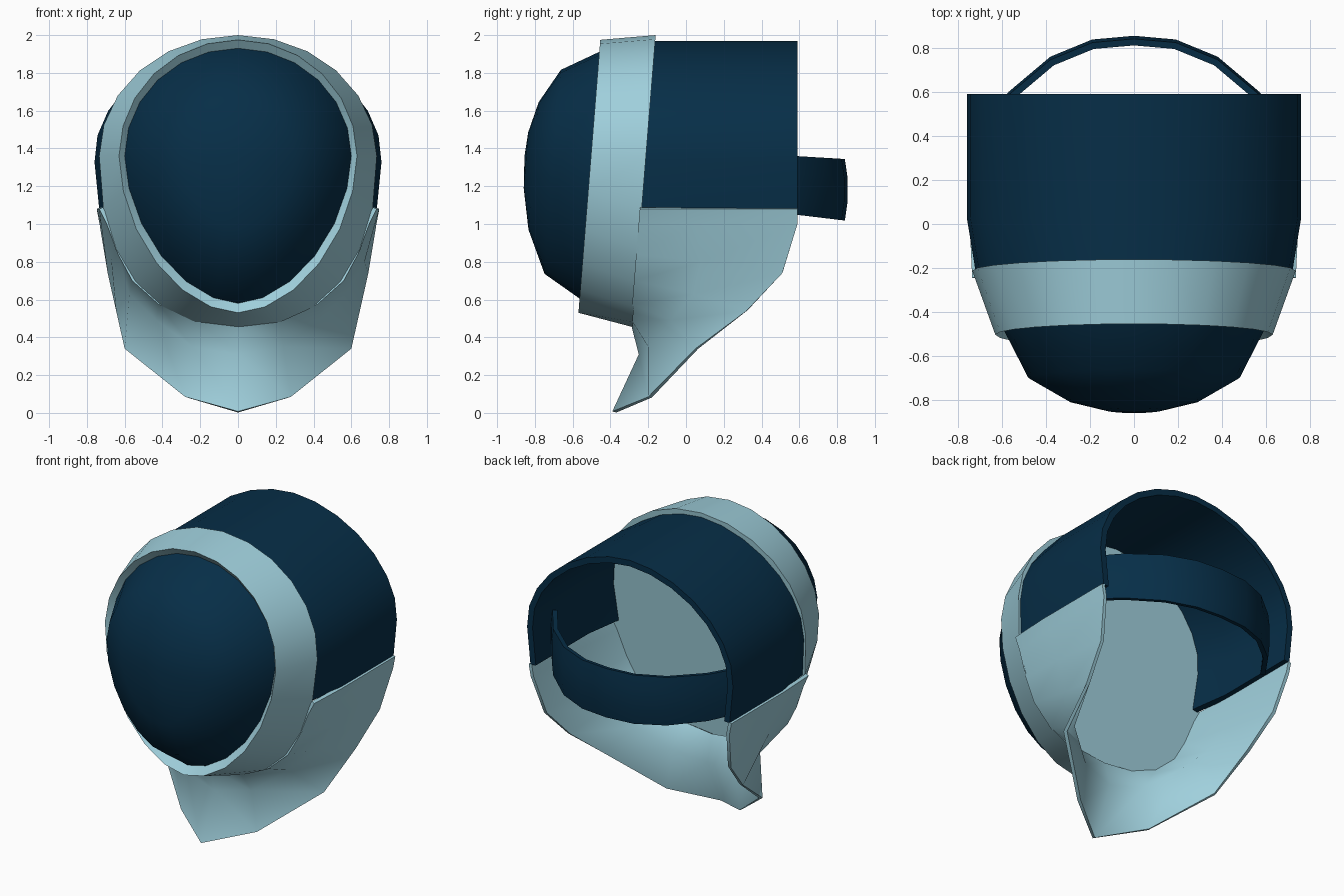
import bpy, bmesh
from math import sin, cos, pi, radians, sqrt, copysign

cube = bpy.data.objects.get("Cube")
if cube:
    bpy.data.objects.remove(cube, do_unlink=True)

CENTRE_Z = 1.36
TILT = 0.08
SEGMENTS = 24


def material(name, colour):
    mat = bpy.data.materials.new(name)
    mat.use_nodes = True
    mat.diffuse_color = colour
    mat.node_tree.nodes["Principled BSDF"].inputs["Base Color"].default_value = colour
    return mat


navy = material("dark navy", (0.002, 0.027, 0.063, 1))
pale = material("pale blue", (0.35, 0.63, 0.72, 1))


def egg(width, up, down, top_power, bottom_power, angle):
    """Point of an egg outline made of two superelliptical halves."""
    c, s = cos(angle), sin(angle)
    height, power = (up, top_power) if s >= 0 else (down, bottom_power)
    e = 2 / power
    return (width * copysign(abs(c) ** e, c),
            CENTRE_Z + height * copysign(abs(s) ** e, s))


def tilted(y, z):
    """Depth on a plane that leans back with height."""
    return y + TILT * (z - CENTRE_Z)


def egg_loop(y, width, up, down, bottom_power):
    loop = []
    for i in range(SEGMENTS):
        x, z = egg(width, up, down, 2, bottom_power, 2 * pi * i / SEGMENTS)
        loop.append((x, tilted(y, z), z))
    return loop


def loft(name, rows, mat, closed=False, cap=False, thickness=0, angle=40):
    """Skin rows of points, optionally closing, capping and thickening them."""
    bm = bmesh.new()
    grid = [[bm.verts.new(p) for p in row] for row in rows]
    count = len(rows[0])
    for a, b in zip(grid, grid[1:]):
        for i in range(count if closed else count - 1):
            j = (i + 1) % count
            bm.faces.new((a[i], b[i], b[j], a[j]))
    if cap:
        bm.faces.new(grid[-1][::-1])
    bmesh.ops.remove_doubles(bm, verts=bm.verts, dist=0.0005)
    if cap:
        bmesh.ops.recalc_face_normals(bm, faces=bm.faces)
    mesh = bpy.data.meshes.new(name)
    bm.to_mesh(mesh)
    bm.free()
    obj = bpy.data.objects.new(name, mesh)
    bpy.context.collection.objects.link(obj)
    mesh.materials.append(mat)
    bpy.ops.object.select_all(action="DESELECT")
    obj.select_set(True)
    bpy.context.view_layer.objects.active = obj
    if thickness:
        mod = obj.modifiers.new("thickness", "SOLIDIFY")
        mod.thickness = thickness
        mod.offset = -1
        bpy.ops.object.modifier_apply(modifier=mod.name)
    bpy.ops.object.shade_smooth_by_angle(angle=radians(angle))


def mirrored(half):
    """Extend a half row, starting on the centre line, to both sides."""
    return [(-x, y, z) for x, y, z in half[:0:-1]] + half


# Domed visor
BASE = -0.465
DOME_DEPTH = 0.39
dome_rows = []
for r in (0, 0.22, 0.5, 0.8, 1):
    y = BASE - DOME_DEPTH * sqrt(1 - r * r)
    dome_rows.append(egg_loop(y, 0.6 * r, 0.57 * r, 0.78 * r, 1.78))
loft("visor_dome", dome_rows, navy, closed=True, angle=60)

# Flared frame with a bevelled inner lip and a closed back
loft("visor_frame", [
    egg_loop(BASE, 0.6, 0.57, 0.78, 1.78),
    egg_loop(-0.503, 0.63, 0.615, 0.83, 1.82),
    egg_loop(-0.212, 0.735, 0.64, 0.905, 2.3),
], pale, closed=True, cap=True, angle=30)

# Hood shell, open at the back and underneath
HOOD_STEPS = 16
START = radians(-14.8)
hood_rows = []
for y, width, lean in ((-0.212, 0.72, True), (0.03, 0.76, False), (0.59, 0.76, False)):
    row = []
    for i in range(HOOD_STEPS + 1):
        x, z = egg(width, 0.61, 1.1, 1.88, 2, START + (pi - 2 * START) * i / HOOD_STEPS)
        row.append((x, tilted(y, z) if lean else y, z))
    hood_rows.append(row)
loft("hood_shell", hood_rows, navy, thickness=0.04)

# Chin guard tucking in under the frame, then flaring to a pointed lower edge
frame_edge = [(x, tilted(-0.222, z), z) for x, z in (
    (0, 0.475), (0.22, 0.495), (0.42, 0.575), (0.56, 0.7),
    (0.635, 0.84), (0.695, 1.0), (0.735, 1.08))]
middle = [(0, -0.25, 0.31), (0.24, -0.2, 0.35), (0.43, -0.08, 0.49), (0.575, 0.04, 0.63),
          (0.67, 0.08, 0.8), (0.725, 0.05, 1.0), (0.748, 0.03, 1.08)]
lower_edge = [(0, -0.39, 0.008), (0.28, -0.2, 0.085), (0.6, 0.05, 0.34), (0.645, 0.32, 0.54),
              (0.69, 0.51, 0.74), (0.733, 0.59, 1.0), (0.748, 0.59, 1.08)]
loft("chin_guard", [mirrored(r) for r in (frame_edge, middle, lower_edge)],
     pale, thickness=0.022, angle=70)

# Rear strap, slightly bulged, tucked into the hood sides
strap_path = [(0, 0.855), (0.19, 0.838), (0.38, 0.76), (0.57, 0.6), (0.715, 0.4)]
strap_rows = []
for t in (0, 0.3, 0.7, 1):
    half = []
    for x, y in strap_path:
        drop = 0.12 * (y - 0.59)
        bottom, top = 1.05 - drop, 1.36 - drop / 2
        half.append((x, y - (0.014 if t in (0, 1) else 0), bottom + (top - bottom) * t))
    strap_rows.append(mirrored(half))
loft("rear_strap", strap_rows, navy, thickness=0.03)
